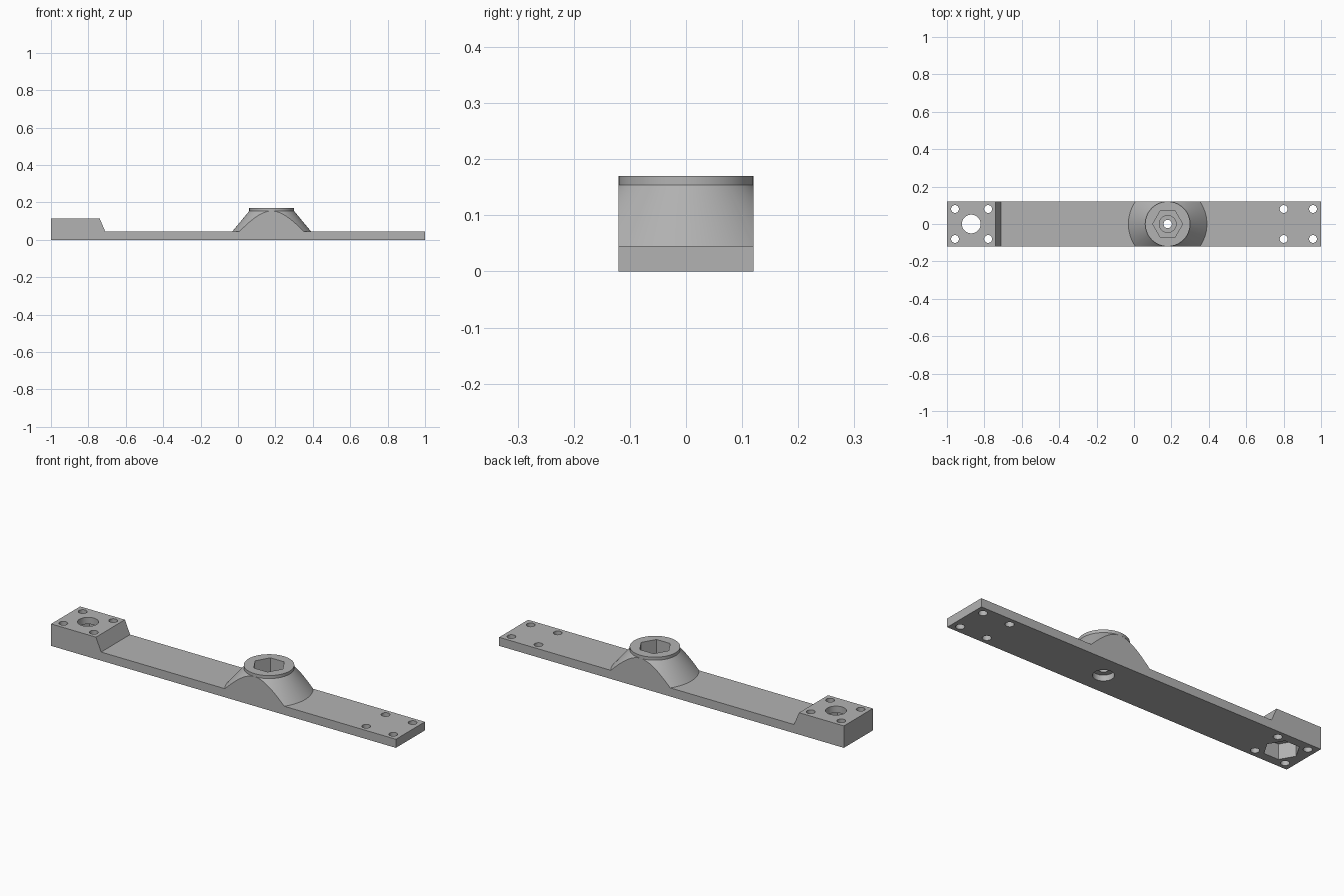
import bpy, bmesh, math

cube = bpy.data.objects.get("Cube")
if cube:
    bpy.data.objects.remove(cube, do_unlink=True)

HALF_W = 0.12
HUB_X, NUT_X = 0.18, -0.87

grey = bpy.data.materials.new("plain_grey")
grey.use_nodes = True
grey.diffuse_color = (0.45, 0.45, 0.45, 1)
grey.node_tree.nodes["Principled BSDF"].inputs["Base Color"].default_value = grey.diffuse_color


def make_object(name, bm):
    bmesh.ops.recalc_face_normals(bm, faces=bm.faces)
    mesh = bpy.data.meshes.new(name)
    bm.to_mesh(mesh)
    bm.free()
    mesh.materials.append(grey)
    obj = bpy.data.objects.new(name, mesh)
    bpy.context.collection.objects.link(obj)
    return obj


def prism(name, x, z0, z1, radius, sides=48, y=0):
    """Vertical prism; a corner lies on the x axis."""
    bm = bmesh.new()
    ring = [bm.verts.new((x + radius * math.cos(2 * math.pi * i / sides),
                          y + radius * math.sin(2 * math.pi * i / sides), z0))
            for i in range(sides)]
    face = bm.faces.new(ring)
    new = bmesh.ops.extrude_face_region(bm, geom=[face])["geom"]
    bmesh.ops.translate(bm, vec=(0, 0, z1 - z0),
                        verts=[v for v in new if isinstance(v, bmesh.types.BMVert)])
    return make_object(name, bm)


def side_profile(name, points):
    """Extrude an x-z outline across the full width."""
    bm = bmesh.new()
    face = bm.faces.new([bm.verts.new((x, -HALF_W, z)) for x, z in points])
    new = bmesh.ops.extrude_face_region(bm, geom=[face])["geom"]
    bmesh.ops.translate(bm, vec=(0, 2 * HALF_W, 0),
                        verts=[v for v in new if isinstance(v, bmesh.types.BMVert)])
    return make_object(name, bm)


def lathe(name, x, profile, sides=96):
    """Stack rings of (radius, z) into a closed solid."""
    bm = bmesh.new()
    rings = [[bm.verts.new((x + r * math.cos(2 * math.pi * i / sides),
                            r * math.sin(2 * math.pi * i / sides), z))
              for i in range(sides)] for r, z in profile]
    for low, high in zip(rings, rings[1:]):
        for i in range(sides):
            j = (i + 1) % sides
            bm.faces.new((low[i], low[j], high[j], high[i]))
    bm.faces.new(rings[0])
    bm.faces.new(rings[-1])
    return make_object(name, bm)


def combine(target, tool, operation):
    tool.hide_render = True
    mod = target.modifiers.new(operation.lower(), 'BOOLEAN')
    mod.operation = operation
    mod.solver = 'EXACT'
    mod.object = tool
    bpy.context.view_layer.objects.active = target
    bpy.ops.object.modifier_apply(modifier=mod.name)
    bpy.data.objects.remove(tool, do_unlink=True)


# Flat arm with the raised end block
arm = side_profile("mounting_arm", [(-1, 0), (1, 0), (1, 0.045), (-0.71, 0.045),
                                    (-0.74, 0.115), (-1, 0.115)])

# Conical hub with a collar, trimmed to the arm width
hub = lathe("hub", HUB_X, [(0.21, 0.02), (0.21, 0.045), (0.12, 0.154), (0.12, 0.17)])
strip = side_profile("hub_trim", [(-0.5, -0.1), (0.8, -0.1), (0.8, 0.3), (-0.5, 0.3)])
combine(hub, strip, 'INTERSECT')
combine(arm, hub, 'UNION')

# Stepped hub bore: hexagonal socket, upper bore, pilot hole, lower recess
combine(arm, prism("hub_socket", HUB_X, 0.085, 0.3, 0.08, 6), 'DIFFERENCE')
combine(arm, prism("hub_bore", HUB_X, 0.06, 0.1, 0.045), 'DIFFERENCE')
combine(arm, prism("hub_pilot", HUB_X, -0.1, 0.2, 0.022), 'DIFFERENCE')
combine(arm, prism("hub_recess", HUB_X, -0.1, 0.03, 0.05), 'DIFFERENCE')

# End block: round hole from above, hexagonal socket from below
combine(arm, prism("block_hole", NUT_X, -0.1, 0.3, 0.05), 'DIFFERENCE')
combine(arm, prism("block_socket", NUT_X, -0.1, 0.08, 0.085, 6), 'DIFFERENCE')

# Screw holes at both ends
for x in (-0.957, -0.78, 0.8, 0.957):
    for y in (-0.08, 0.08):
        combine(arm, prism("screw_hole", x, -0.1, 0.3, 0.021, 32, y), 'DIFFERENCE')

# Smooth the round surfaces, keep edges crisp
bpy.ops.object.select_all(action='DESELECT')
arm.select_set(True)
bpy.context.view_layer.objects.active = arm
bpy.ops.object.shade_smooth_by_angle(angle=math.radians(25))
